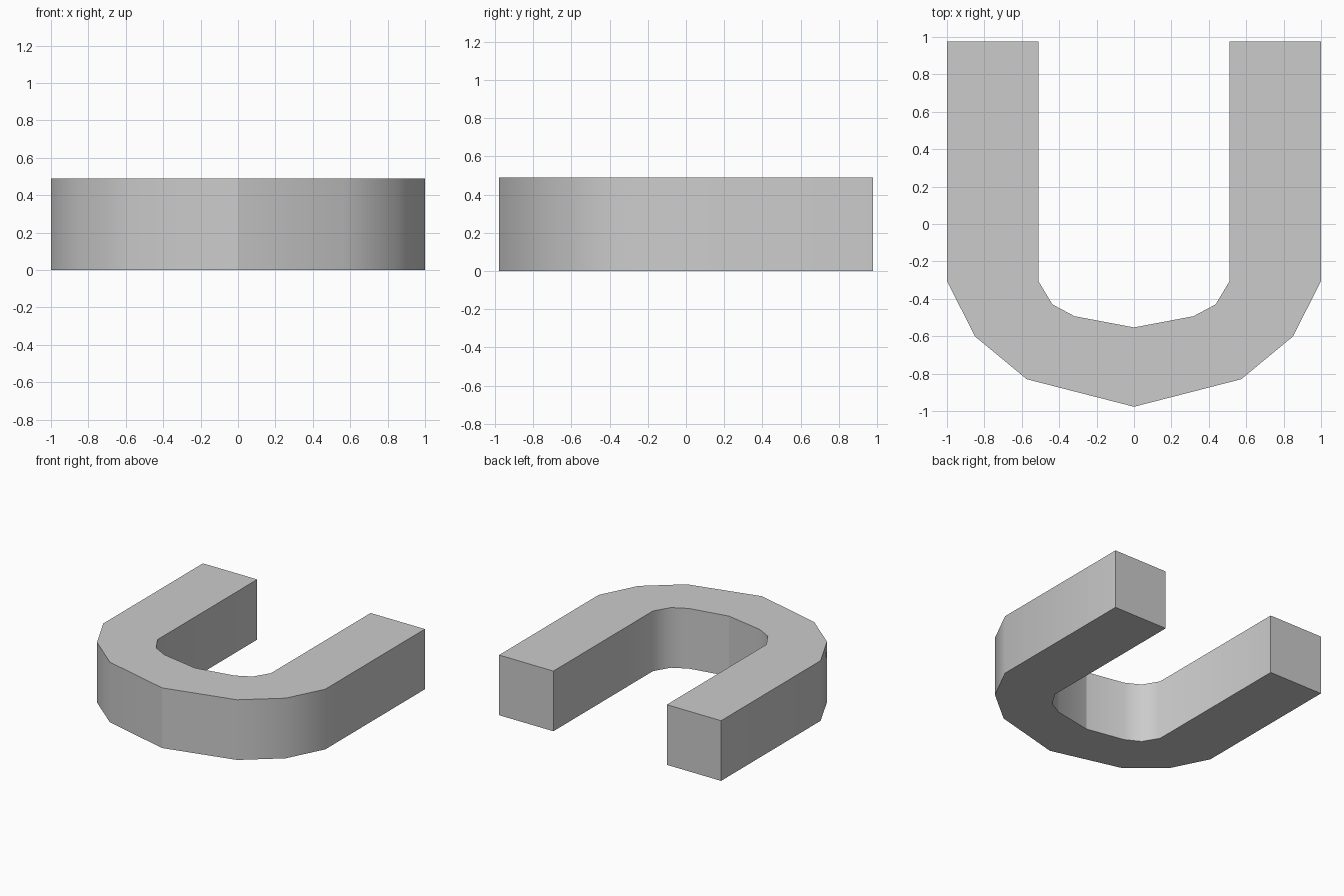
import bpy, bmesh, math

if "Cube" in bpy.data.objects:
    bpy.data.objects.remove(bpy.data.objects["Cube"])

HEIGHT = 0.49
# Right half of the U outline, from the outer tip round to the inner bend
outer = [(0, -0.977), (0.573, -0.83), (0.85, -0.601), (1, -0.305), (1, 0.977)]
inner = [(0.511, 0.977), (0.511, -0.305), (0.436, -0.43), (0.318, -0.493), (0, -0.553)]
half = outer + inner
outline = half + [(-x, y) for x, y in reversed(half[1:-1])]

# Horseshoe body: outline extruded upward
bm = bmesh.new()
base = bm.faces.new([bm.verts.new((x, y, 0)) for x, y in outline])
ext = bmesh.ops.extrude_face_region(bm, geom=[base], use_keep_orig=True)
top = [v for v in ext["geom"] if isinstance(v, bmesh.types.BMVert)]
bmesh.ops.translate(bm, verts=top, vec=(0, 0, HEIGHT))
bmesh.ops.recalc_face_normals(bm, faces=bm.faces)

# Smooth bends, with crisp rims, crisp leg ends and a seam on the centre line
for f in bm.faces:
    f.smooth = True
for e in bm.edges:
    on_seam = all(abs(v.co.x) < 1e-5 for v in e.verts)
    if on_seam or e.calc_face_angle(0) > math.radians(40):
        e.smooth = False

mesh = bpy.data.meshes.new("horseshoe_body")
bm.to_mesh(mesh)
bm.free()
bpy.context.collection.objects.link(bpy.data.objects.new("horseshoe_body", mesh))
